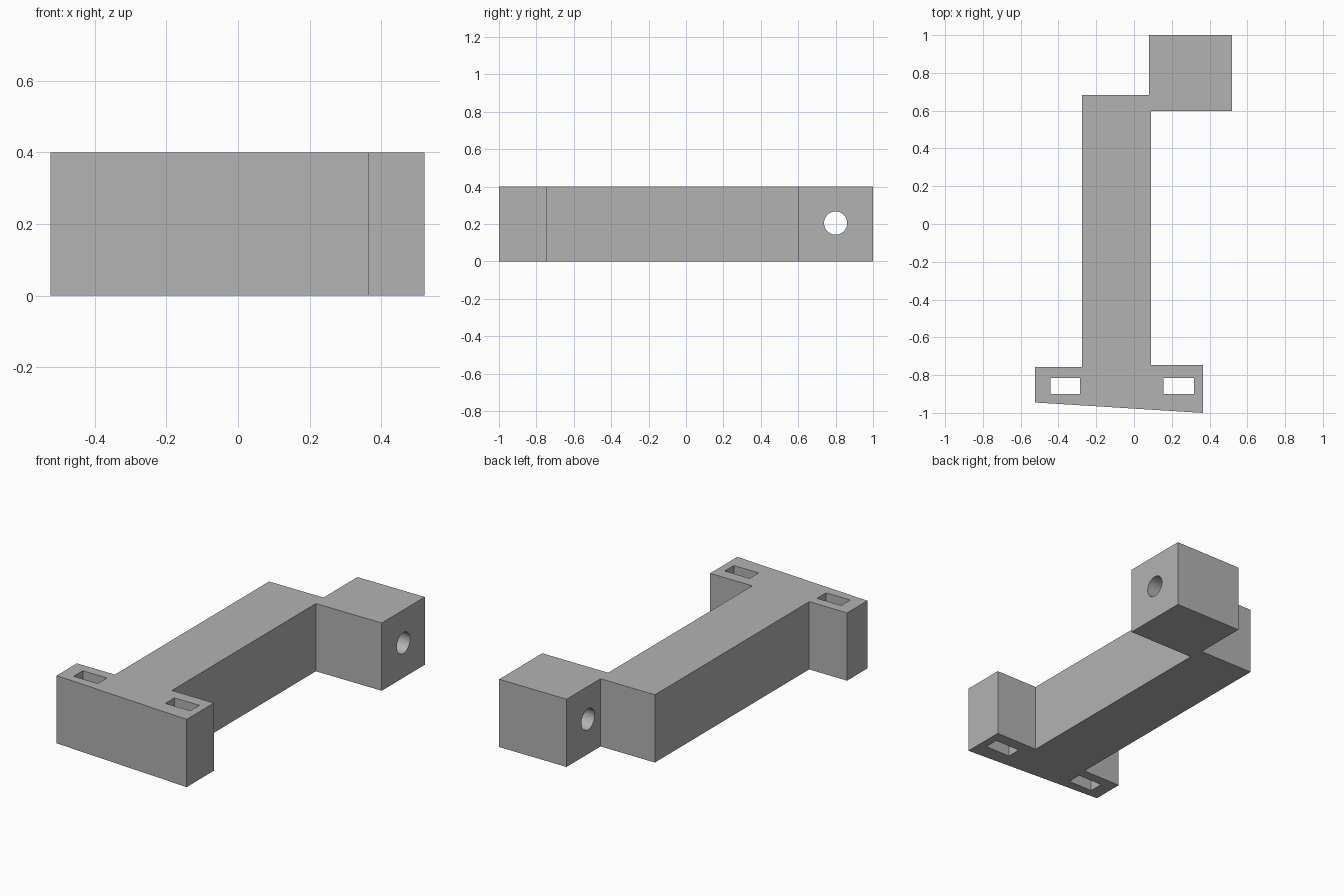
import bpy
import bmesh
import math

if "Cube" in bpy.data.objects:
    bpy.data.objects.remove(bpy.data.objects["Cube"], do_unlink=True)

HEIGHT = 0.4

grey = bpy.data.materials.new("plain_grey")
grey.use_nodes = True
colour = (0.45, 0.45, 0.45, 1)
grey.diffuse_color = colour
grey.node_tree.nodes["Principled BSDF"].inputs["Base Color"].default_value = colour


def prism(name, outline, bottom, top):
    """Extrude a closed counter-clockwise outline upward."""
    bm = bmesh.new()
    face = bm.faces.new([bm.verts.new((x, y, bottom)) for x, y in outline])
    grown = bmesh.ops.extrude_face_region(bm, geom=[face])["geom"]
    verts = [v for v in grown if isinstance(v, bmesh.types.BMVert)]
    bmesh.ops.translate(bm, verts=verts, vec=(0, 0, top - bottom))
    bmesh.ops.recalc_face_normals(bm, faces=bm.faces)
    mesh = bpy.data.meshes.new(name)
    bm.to_mesh(mesh)
    bm.free()
    obj = bpy.data.objects.new(name, mesh)
    bpy.context.collection.objects.link(obj)
    mesh.materials.append(grey)
    return obj


# Bracket body: slanted foot, long arm and offset end block in one outline
bracket = prism("bracket", [
    (-0.523, -0.945), (0.365, -1), (0.365, -0.746), (0.09, -0.746),
    (0.09, 0.598), (0.52, 0.598), (0.52, 1), (0.08, 1),
    (0.08, 0.683), (-0.275, 0.683), (-0.275, -0.756), (-0.523, -0.756),
], 0, HEIGHT)

# Slots through the foot
cutters = []
for side, x0, x1 in (("right", -0.443, -0.285), ("left", 0.155, 0.318)):
    y0, y1 = -0.9, -0.815
    cutters.append(prism(side + "_slot_cutter",
                         [(x0, y0), (x1, y0), (x1, y1), (x0, y1)],
                         -0.1, HEIGHT + 0.1))

# Round hole across the end block
bpy.ops.mesh.primitive_cylinder_add(
    vertices=48, radius=0.062, depth=0.7,
    location=(0.3, 0.8, 0.205), rotation=(0, math.pi / 2, 0))
hole = bpy.context.object
hole.name = "hole_cutter"
hole.data.materials.append(grey)
cutters.append(hole)

# Cut the openings, then discard the cutters
bpy.ops.object.select_all(action="DESELECT")
bracket.select_set(True)
bpy.context.view_layer.objects.active = bracket
for cutter in cutters:
    cutter.hide_render = True
    mod = bracket.modifiers.new(cutter.name, "BOOLEAN")
    mod.operation = "DIFFERENCE"
    mod.solver = "EXACT"
    mod.object = cutter
    bpy.ops.object.modifier_apply(modifier=mod.name)
    bpy.data.objects.remove(cutter, do_unlink=True)

bpy.ops.object.shade_smooth_by_angle(angle=math.radians(30))
